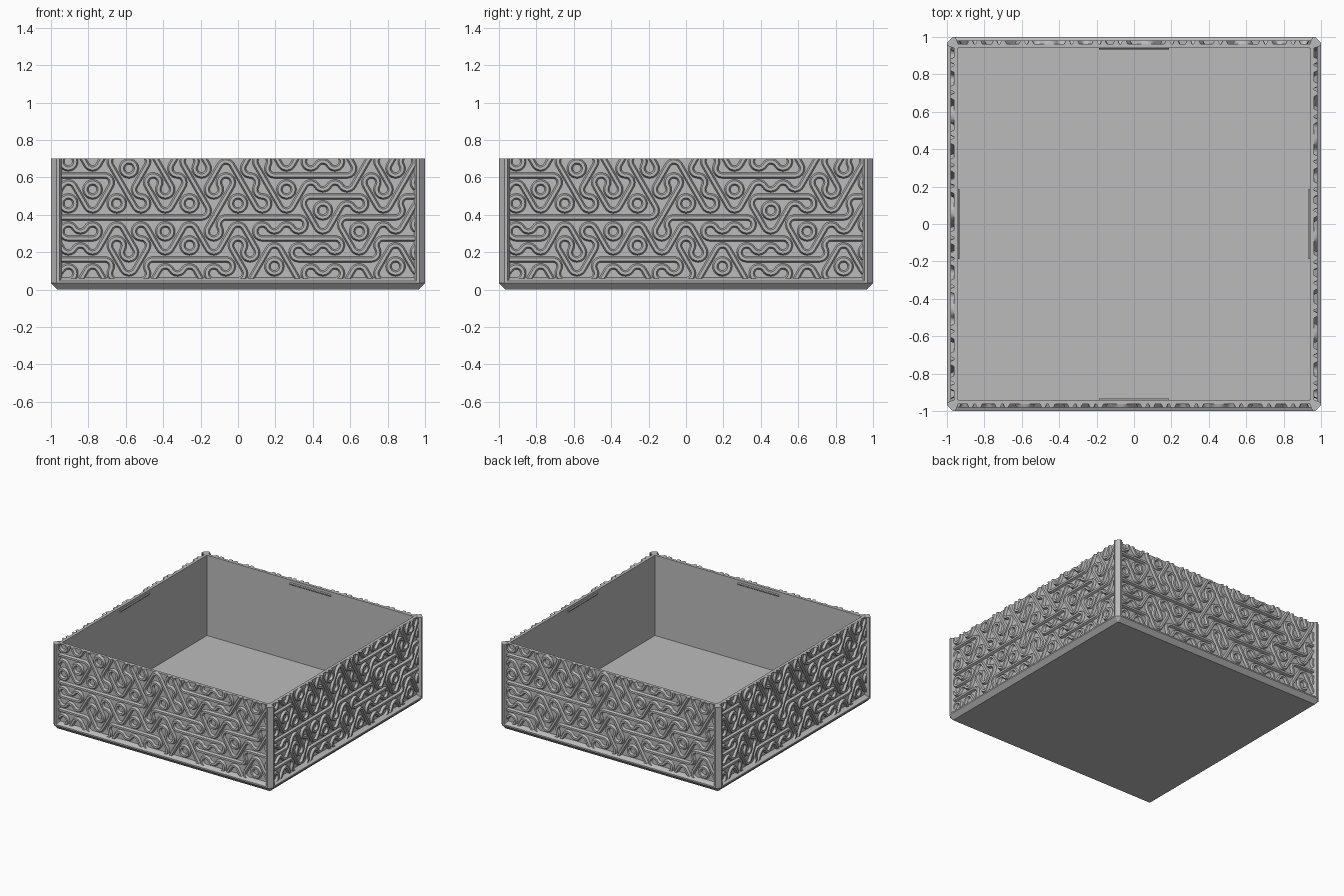
import bpy, bmesh
from math import cos, sin, pi, radians, sqrt
from mathutils import Vector, Matrix

cube = bpy.data.objects.get("Cube")
if cube:
    bpy.data.objects.remove(cube, do_unlink=True)

HEIGHT = 0.7
INNER = 0.94      # inner wall plane
PANEL = 0.963     # recessed panel plane
RELIEF = 0.981    # crest of the relief
TILE = 0.1296     # hexagon width
SIDE = TILE / sqrt(3)

grey = bpy.data.materials.new("plain grey")
grey.use_nodes = True
grey.diffuse_color = (0.5, 0.5, 0.5, 1)
grey.node_tree.nodes["Principled BSDF"].inputs["Base Color"].default_value = (0.5, 0.5, 0.5, 1)


def finish(bm, name):
    bmesh.ops.recalc_face_normals(bm, faces=bm.faces)
    mesh = bpy.data.meshes.new(name)
    bm.to_mesh(mesh)
    bm.free()
    mesh.materials.append(grey)
    ob = bpy.data.objects.new(name, mesh)
    bpy.context.scene.collection.objects.link(ob)
    return ob


def around(ob, names):
    """Place the part on all four sides with a shared mesh."""
    base = ob.name
    for i, side in enumerate(names):
        part = ob if i == 0 else ob.copy()
        if i:
            bpy.context.scene.collection.objects.link(part)
        part.name = side + "_" + base
        part.rotation_euler.z = i * pi / 2


def skin(bm, rings, cap=True):
    """Join rings of equal length with quads and cap both ends."""
    loops = [[bm.verts.new(p) for p in ring] for ring in rings]
    for a, b in zip(loops, loops[1:]):
        for i in range(len(a)):
            j = (i + 1) % len(a)
            bm.faces.new((a[i], a[j], b[j], b[i]))
    if cap:
        bm.faces.new(loops[0])
        bm.faces.new(loops[-1])


def box(name, lo, hi):
    bm = bmesh.new()
    size = Vector(hi) - Vector(lo)
    mat = Matrix.Translation((Vector(lo) + Vector(hi)) / 2) @ Matrix.Diagonal((*size, 1))
    bmesh.ops.create_cube(bm, size=1, matrix=mat)
    return finish(bm, name)


def octagon(z, r, c):
    """Square outline of half width r with corners cut by c."""
    corner = [(r, r - c), (r - c, r)]
    pts = []
    for k in range(4):
        rot = Matrix.Rotation(k * pi / 2, 3, 'Z')
        pts += [rot @ Vector((x, y, z)) for x, y in corner]
    return pts


SIDES = ["front", "right", "back", "left"]

# Base tray: bevelled underside, sloped rim and sunken floor
bm = bmesh.new()
skin(bm, [octagon(*p) for p in (
    (0, 0.967, 0.004), (0.035, 1, 0.03), (0.046, 1, 0.03),
    (0.064, PANEL, 0.01), (0.064, INNER, 0.002), (0.04, INNER, 0.002))])
finish(bm, "base_tray")

# Corner posts
half = [(INNER, PANEL), (0.955, 1), (0.97, 1)]
outline = [(INNER, INNER)] + half + [(y, x) for x, y in reversed(half)]
bm = bmesh.new()
skin(bm, [[(x, -y, z) for x, y in outline] for z in (0.036, HEIGHT)])
around(finish(bm, "corner_post"), SIDES)

# Walls and the inner snap ridges
around(box("wall", (-INNER, -PANEL, 0.036), (INNER, -INNER, HEIGHT)), SIDES)
bm = bmesh.new()
skin(bm, [[(x, -INNER - 0.002, 0.658), (x, -INNER + 0.006, 0.666),
           (x, -INNER + 0.006, 0.672), (x, -INNER - 0.002, 0.68)] for x in (-0.188, 0.188)])
around(finish(bm, "snap_ridge"), SIDES)

# Relief layout, lowest row first: direction of the straight band in each tile
LAYOUT = [
    "-/\\-/-\\-/-\\-/\\--",
    "--\\/---\\/\\---/\\",
    "\\-/\\\\/\\/\\---\\/--",
    "------/---\\/--/",
    "/\\/\\\\/\\/\\\\/--\\/-",
    "--\\/\\\\/\\\\---/\\/",
    "/\\/-\\/\\-/\\/-\\//\\",
]
TURN = {"-": 0, "/": 60, "\\": 120}
BOTTOM_ROW = 0.049


def band(bm, path):
    """Sweep a raised band with sloping sides along (position, sideways) pairs."""
    rings = []
    for p, n in path:
        ring = []
        for off, depth in ((-0.017, PANEL - 0.003), (-0.008, RELIEF),
                           (0.008, RELIEF), (0.017, PANEL - 0.003)):
            q = p + n * off
            ring.append((q.x, -depth, q.y))
        rings.append(ring)
    skin(bm, rings, cap=False)


def tile(bm, centre, turn):
    def unit(deg):
        return Vector((cos(radians(turn + deg)), sin(radians(turn + deg))))
    band(bm, [(centre + unit(0) * t * TILE / 2, unit(90)) for t in (-1, 1)])
    for v in (90, 270):
        hub = centre + unit(v) * SIDE
        band(bm, [(hub + unit(v + 120 + a * 15) * SIDE / 2, unit(v + 120 + a * 15))
                  for a in range(9)])


bm = bmesh.new()
for r, row in enumerate(LAYOUT):
    for c, mark in enumerate(row):
        x = (c - (len(row) - 1) / 2) * TILE
        tile(bm, Vector((x, BOTTOM_ROW + r * SIDE * 1.5)), TURN[mark])
bmesh.ops.remove_doubles(bm, verts=bm.verts, dist=0.0005)

# Trim the relief to the panel and close the cut ends
for co, no in (((0, 0, HEIGHT), (0, 0, 1)), ((0, 0, 0.058), (0, 0, -1)),
               ((0.945, 0, 0), (1, 0, 0)), ((-0.945, 0, 0), (-1, 0, 0))):
    bmesh.ops.bisect_plane(bm, geom=bm.verts[:] + bm.edges[:] + bm.faces[:],
                           plane_co=co, plane_no=no, clear_outer=True)
bmesh.ops.holes_fill(bm, edges=[e for e in bm.edges if e.is_boundary], sides=12)
relief = finish(bm, "wall_relief")
bpy.context.view_layer.objects.active = relief
relief.select_set(True)
bpy.ops.object.shade_smooth_by_angle(angle=radians(25))
around(relief, SIDES)
